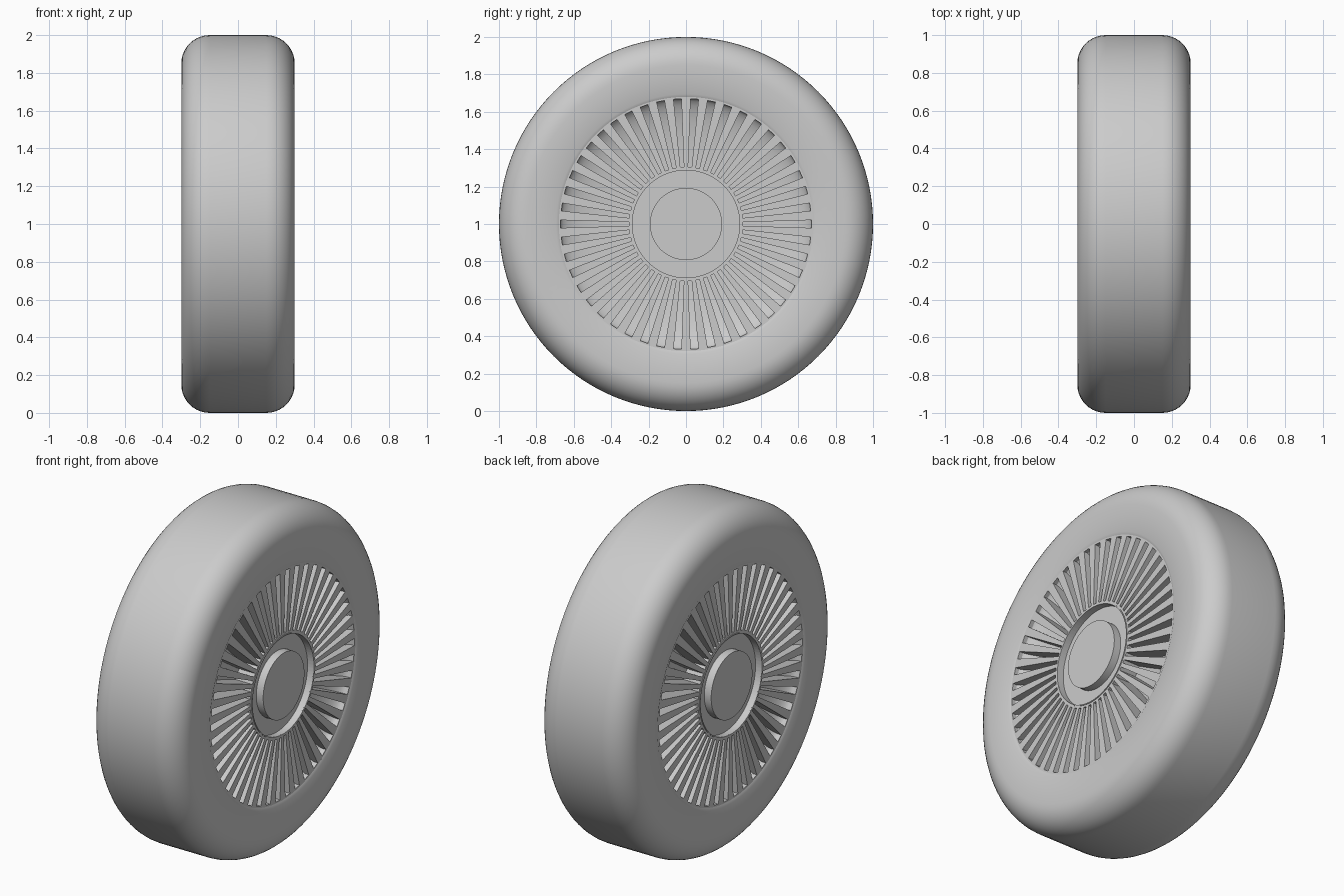
import bpy, bmesh, math
from mathutils import Matrix

SEGMENTS = 128
SLOTS = 46
CENTRE = Matrix.Translation((0, 0, 1))

cube = bpy.data.objects.get("Cube")
if cube:
    bpy.data.objects.remove(cube)

grey = bpy.data.materials.new("wheel grey")
grey.use_nodes = True
grey.diffuse_color = (0.6, 0.6, 0.6, 1)
grey.node_tree.nodes["Principled BSDF"].inputs["Base Color"].default_value = (0.6, 0.6, 0.6, 1)


def finish(name, bm, turn=0.0, smooth=None):
    """Turn a bmesh around the axle's own frame into a wheel part."""
    bmesh.ops.remove_doubles(bm, verts=bm.verts, dist=1e-5)
    bmesh.ops.recalc_face_normals(bm, faces=bm.faces)
    bm.transform(CENTRE @ Matrix.Rotation(turn, 4, "Z"))
    mesh = bpy.data.meshes.new(name)
    bm.to_mesh(mesh)
    bm.free()
    mesh.materials.append(grey)
    obj = bpy.data.objects.new(name, mesh)
    bpy.context.collection.objects.link(obj)
    if smooth:
        bpy.ops.object.select_all(action="DESELECT")
        obj.select_set(True)
        bpy.context.view_layer.objects.active = obj
        bpy.ops.object.shade_smooth_by_angle(angle=math.radians(smooth))
    return obj


def lathe(name, profile, turn=0.0, smooth=None, closed=False):
    """Spin (x, radius) points around the axle."""
    bm = bmesh.new()
    verts = [bm.verts.new((x, 0, r)) for x, r in profile]
    pairs = list(zip(verts, verts[1:])) + ([(verts[-1], verts[0])] if closed else [])
    edges = [bm.edges.new(p) for p in pairs]
    bmesh.ops.spin(bm, geom=verts + edges, cent=(0, 0, 0), axis=(1, 0, 0),
                   angle=math.tau, steps=SEGMENTS, use_duplicate=False)
    return finish(name, bm, turn, smooth)


def arc(cx, cr, ax, ar, start, end, steps):
    """Elliptical arc in the (x, radius) plane, angles in degrees."""
    angles = [math.radians(start + (end - start) * i / steps) for i in range(steps + 1)]
    return [(cx + ax * math.cos(a), cr + ar * math.sin(a)) for a in angles]


def slotted_face(name, turn):
    """Flat wheel face with a ring of radial slots, thickened inward."""
    bm = bmesh.new()
    radii = (0.287, 0.305, 0.67, 0.685)
    step = math.tau / SLOTS
    cuts = []
    for i in range(SLOTS):
        cuts += [(i - 0.27) * step, (i + 0.27) * step]
    grid = [[bm.verts.new((0.293, r * math.sin(a), r * math.cos(a))) for r in radii] for a in cuts]
    for i, row in enumerate(grid):
        nxt = grid[(i + 1) % len(grid)]
        for j in range(3):
            if j != 1 or i % 2 == 0:
                bm.faces.new((row[j], row[j + 1], nxt[j + 1], nxt[j]))
    extruded = bmesh.ops.extrude_face_region(bm, geom=bm.faces[:])["geom"]
    moved = [g for g in extruded if isinstance(g, bmesh.types.BMVert)]
    bmesh.ops.translate(bm, verts=moved, vec=(-0.12, 0, 0))
    return finish(name, bm, turn)


# Tyre: flat tread, rounded shoulders, flat sidewalls, shallow inner chamfer
shoulder = arc(0.15, 0.85, 0.15, 0.15, 0, 90, 10)
half = [(0.16, 0.68), (0.293, 0.68), (0.30, 0.695)] + shoulder
lathe("tyre", half + [(-x, r) for x, r in reversed(half)], smooth=30, closed=True)

# Each side: slotted face, bowl behind the slots, recessed hub and cap
for side, turn in (("left", 0.0), ("right", math.pi)):
    slotted_face(side + "_slotted_face", turn)
    lathe(side + "_slot_bowl", arc(0.285, 0.3, -0.1, 0.375, 0, 90, 10), turn, 30)
    lathe(side + "_hub_recess", [(0.255, 0), (0.255, 0.287), (0.297, 0.287), (0.297, 0.293),
                                 (0.18, 0.293)], turn, 30)
    lathe(side + "_hub_cap", [(0.30, 0), (0.30, 0.193), (0.25, 0.193)], turn, 30)
